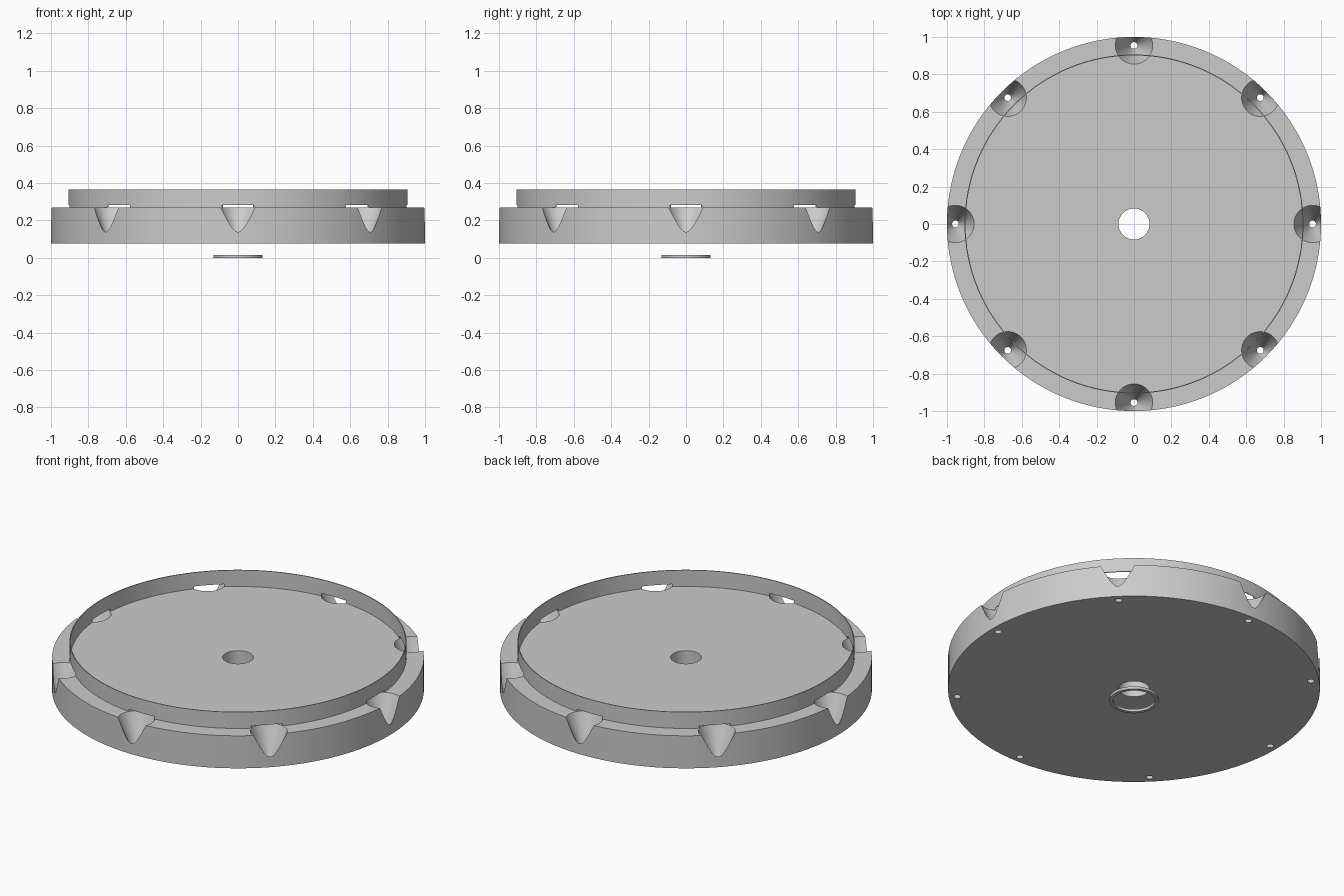
import bpy
import math

cube = bpy.data.objects.get("Cube")
if cube:
    bpy.data.objects.remove(cube, do_unlink=True)

grey = bpy.data.materials.new("plain grey")
grey.use_nodes = True
colour = (0.6, 0.6, 0.6, 1)
grey.diffuse_color = colour
grey.node_tree.nodes["Principled BSDF"].inputs["Base Color"].default_value = colour


def lathe(name, profile, segments, closed=False, centre=(0, 0)):
    """Spin (radius, z) points about z; open profiles get flat end caps."""
    verts, faces = [], []
    for r, z in profile:
        for i in range(segments):
            a = math.tau * i / segments
            verts.append((r * math.cos(a), r * math.sin(a), z))
    rows = len(profile)
    for k in range(rows if closed else rows - 1):
        low, high = k * segments, (k + 1) % rows * segments
        for i in range(segments):
            j = (i + 1) % segments
            faces.append((low + i, low + j, high + j, high + i))
    if not closed:
        faces.append(tuple(reversed(range(segments))))
        faces.append(tuple(range((rows - 1) * segments, rows * segments)))
    mesh = bpy.data.meshes.new(name)
    mesh.from_pydata(verts, [], faces)
    mesh.materials.append(grey)
    obj = bpy.data.objects.new(name, mesh)
    obj.location = (*centre, 0)
    bpy.context.collection.objects.link(obj)
    return obj


def band(name, inner, outer, bottom, top, segments):
    return lathe(name, [(inner, bottom), (outer, bottom), (outer, top), (inner, top)],
                 segments, closed=True)


def select(obj):
    bpy.ops.object.select_all(action="DESELECT")
    obj.select_set(True)
    bpy.context.view_layer.objects.active = obj


BOTTOM, LEDGE, TOP = 0.075, 0.268, 0.365

# Main parts
disc = band("base_disc", 0.083, 1.0, BOTTOM, LEDGE, 128)
rim = band("raised_rim", 0.901, 0.906, LEDGE, TOP, 128)
washer = band("centre_washer", 0.113, 0.132, 0, 0.015, 64)

# Eight countersunk screw pits, cut through the disc and the foot of the rim
cutters = []
for i in range(8):
    a = math.tau * i / 8
    cutters.append(lathe(
        "pit_cutter", [(0.018, 0.04), (0.018, BOTTOM), (0.1, LEDGE), (0.1, 0.283)],
        48, centre=(0.955 * math.cos(a), 0.955 * math.sin(a))))

for part in (disc, rim):
    select(part)
    for cutter in cutters:
        cut = part.modifiers.new("pit", "BOOLEAN")
        cut.operation = "DIFFERENCE"
        cut.solver = "EXACT"
        cut.object = cutter
        bpy.ops.object.modifier_apply(modifier=cut.name)

for cutter in cutters:
    bpy.data.objects.remove(cutter, do_unlink=True)

# Smooth curved walls, crisp edges
for part in (disc, rim, washer):
    select(part)
    bpy.ops.object.shade_smooth_by_angle(angle=math.radians(30))
